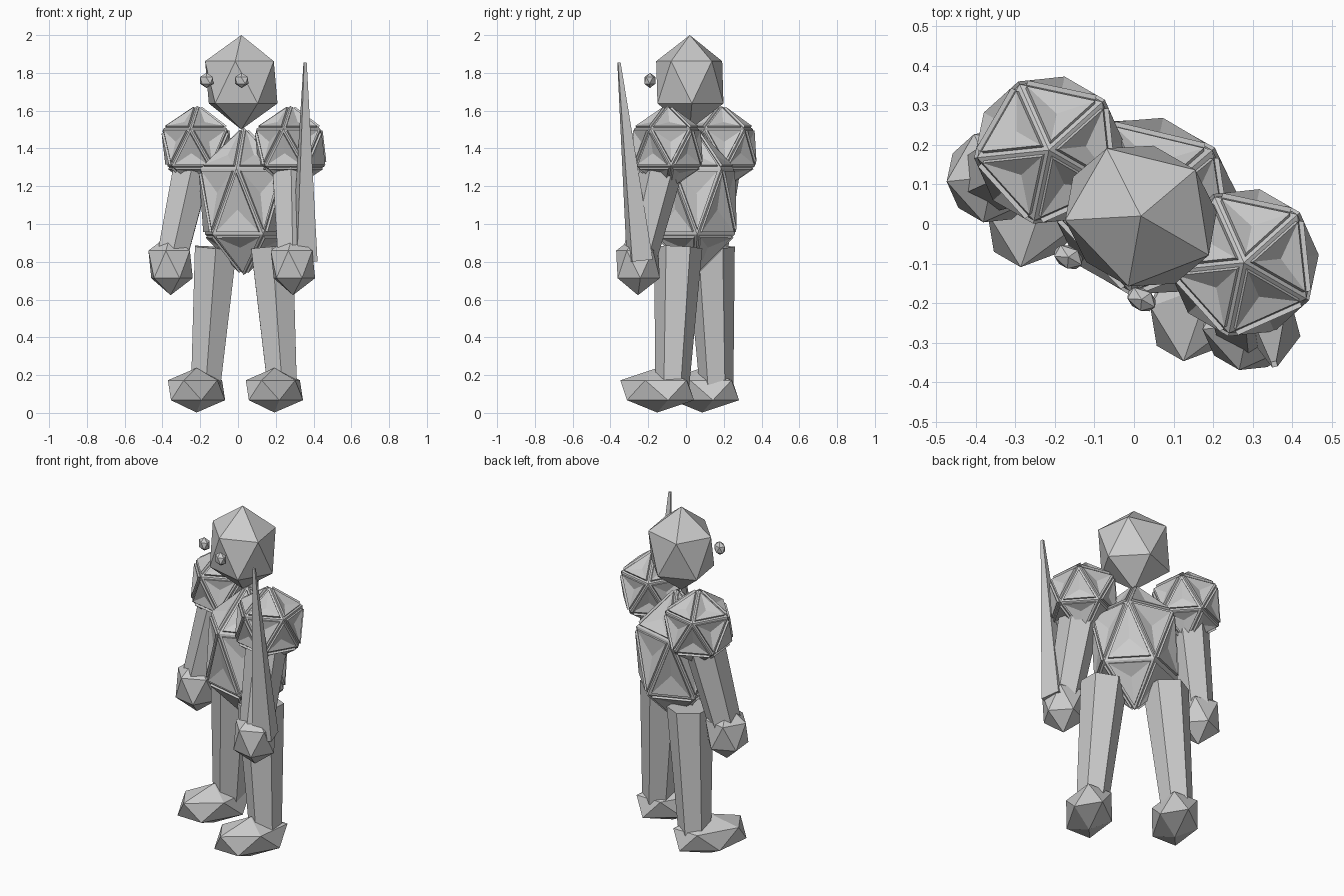
import bpy, bmesh, math
from mathutils import Matrix, Vector

if "Cube" in bpy.data.objects:
    bpy.data.objects.remove(bpy.data.objects["Cube"])

# Whole figure is turned 30 degrees about z and slightly off the origin
FRAME = Matrix.Translation((0.0315, 0.0445, 0)) @ Matrix.Rotation(math.radians(-30), 4, 'Z')
UP = Vector((0, 0, 1))


def finish(bm, name, local):
    bmesh.ops.recalc_face_normals(bm, faces=bm.faces)
    mesh = bpy.data.meshes.new(name)
    bm.to_mesh(mesh)
    bm.free()
    ob = bpy.data.objects.new(name, mesh)
    bpy.context.collection.objects.link(ob)
    ob.matrix_world = FRAME @ local


def gem(name, loc, radii, plated=False, inset=0.02, lift=0.012, dent=0.018):
    """20-sided ball; plated adds a raised, dished panel to every face."""
    bm = bmesh.new()
    bmesh.ops.create_icosphere(bm, subdivisions=1, radius=1)
    bmesh.ops.scale(bm, vec=radii, verts=bm.verts)
    bm.normal_update()
    if plated:
        panels = bm.faces[:]
        bmesh.ops.inset_individual(bm, faces=panels, thickness=inset, depth=0)
        bm.normal_update()
        bmesh.ops.inset_individual(bm, faces=panels, thickness=0.002, depth=lift)
        bm.normal_update()
        bmesh.ops.poke(bm, faces=panels, offset=-dent)
    finish(bm, name, Matrix.Translation(loc))


def limb(name, start, end, r_start, r_end, sides=6):
    """Tapered prism between two points."""
    a, b = Vector(start), Vector(end)
    axis = b - a
    bm = bmesh.new()
    bmesh.ops.create_cone(bm, cap_ends=True, segments=sides, radius1=r_start,
                          radius2=r_end, depth=axis.length)
    turn = UP.rotation_difference(axis).to_matrix().to_4x4()
    finish(bm, name, Matrix.Translation((a + b) / 2) @ turn @ Matrix.Rotation(math.pi / 2, 4, 'Z'))


# Torso and head
gem("torso", (0, 0, 1.12), (0.265, 0.243, 0.39), plated=True, inset=0.024)
gem("head", (0, -0.028, 1.75), (0.222, 0.2, 0.25))

# Paired parts
for s, side in ((-1, "left"), (1, "right")):
    gem(f"{side}_eye", (s * 0.107, -0.21, 1.76), (0.044, 0.031, 0.04))
    gem(f"{side}_shoulder_pad", (s * 0.285, 0, 1.405), (0.204, 0.204, 0.22), plated=True)
    limb(f"{side}_arm", (s * 0.374, -0.129, 0.79), (s * 0.285, 0, 1.42), 0.09, 0.12)
    gem(f"{side}_hand", (s * 0.374, -0.129, 0.786), (0.132, 0.132, 0.163))
    limb(f"{side}_leg", (s * 0.233, 0, 0.15), (s * 0.172, 0, 0.875), 0.09, 0.128)
    gem(f"{side}_foot", (s * 0.238, -0.09, 0.12), (0.142, 0.238, 0.118))

# Blade held in one hand
limb("blade", (0.422, -0.09, 0.805), (0.48, -0.184, 1.855), 0.08, 0.01, sides=4)
